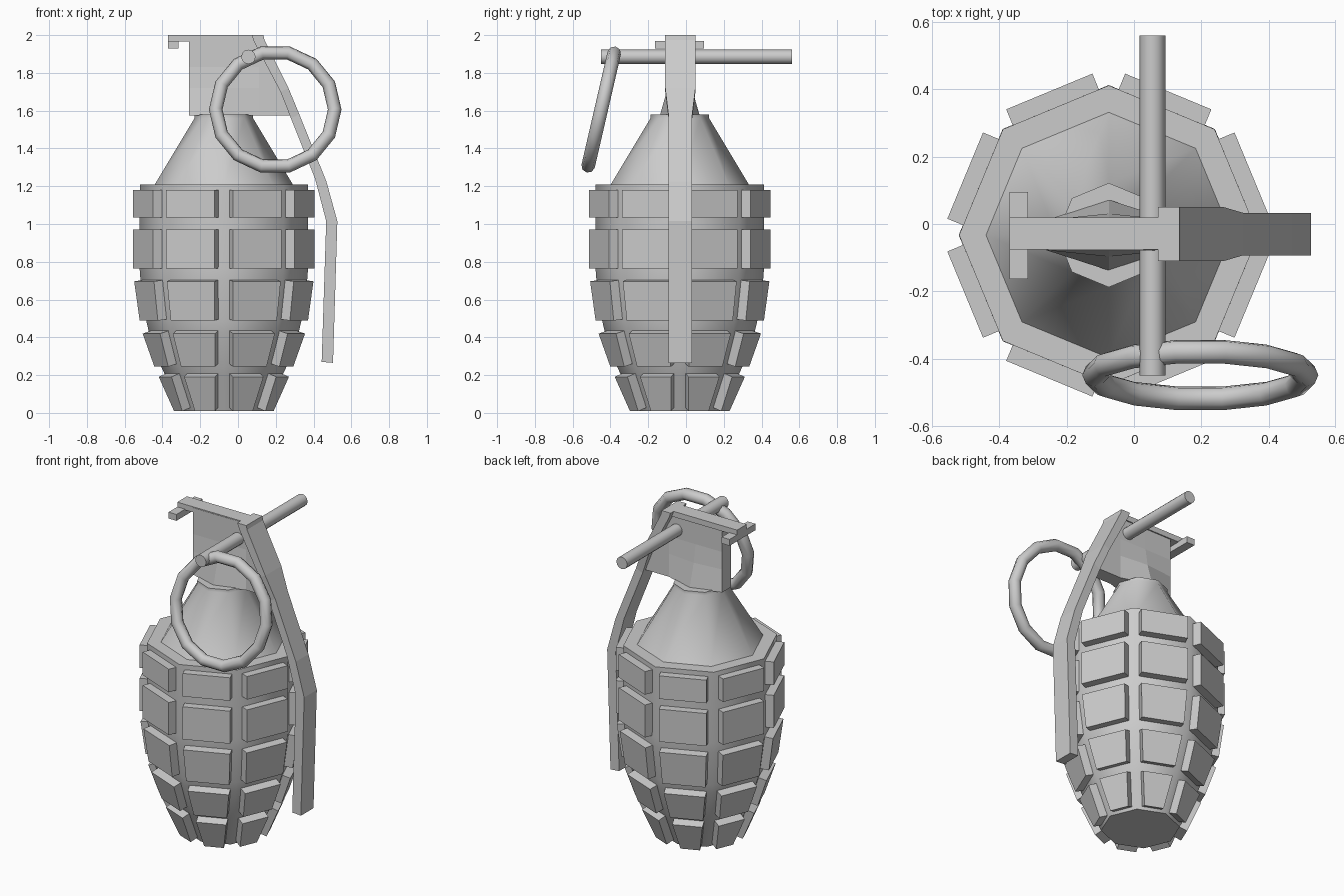
import bpy, bmesh, math
from mathutils import Vector

if "Cube" in bpy.data.objects:
    bpy.data.objects.remove(bpy.data.objects["Cube"])

CX, CY = -0.075, -0.033  # body axis


def make(name, verts, faces, smooth=None):
    me = bpy.data.meshes.new(name)
    me.from_pydata([tuple(v) for v in verts], [], faces)
    bm = bmesh.new()
    bm.from_mesh(me)
    bmesh.ops.recalc_face_normals(bm, faces=bm.faces)
    bm.to_mesh(me)
    bm.free()
    ob = bpy.data.objects.new(name, me)
    bpy.context.collection.objects.link(ob)
    if smooth:
        shade(ob, smooth)
    return ob


def shade(ob, angle):
    bpy.ops.object.select_all(action='DESELECT')
    ob.select_set(True)
    bpy.context.view_layer.objects.active = ob
    bpy.ops.object.shade_smooth_by_angle(angle=math.radians(angle))


def loft(name, loops, smooth=None):
    """Join equal-length vertex loops and cap both ends."""
    n = len(loops[0])
    verts = [v for lp in loops for v in lp]
    faces = [(k * n + i, k * n + (i + 1) % n, (k + 1) * n + (i + 1) % n, (k + 1) * n + i)
             for k in range(len(loops) - 1) for i in range(n)]
    faces += [tuple(range(n)), tuple(range(len(verts) - n, len(verts)))]
    return make(name, verts, faces, smooth)


def box(name, x0, x1, y0, y1, z0, z1):
    return loft(name, [[(x0, y0, z), (x1, y0, z), (x1, y1, z), (x0, y1, z)] for z in (z0, z1)])


def polar(r, step, z):
    a = math.radians(45 * step)
    return Vector((CX + r * math.cos(a), CY + r * math.sin(a), z))


def ring8(r, z):
    return [polar(r, i, z) for i in range(8)]


# Eight-sided body with shoulder and neck
loft("body", [ring8(r, z) for r, z in (
    (0.225, 0.01), (0.311, 0.2), (0.332, 0.245), (0.396, 0.425), (0.41, 0.485), (0.441, 0.7),
    (0.446, 0.765), (0.445, 1.21), (0.365, 1.21), (0.155, 1.56), (0.155, 1.58))], 50)

# Raised pads, five rows on every face
rows = ((0.233, 0.028, 0.314, 0.21), (0.336, 0.26, 0.398, 0.435), (0.412, 0.495, 0.441, 0.703),
        (0.446, 0.765, 0.446, 0.97), (0.446, 1.035, 0.446, 1.18))
verts, faces = [], []
for r0, z0, r1, z1 in rows:
    for i in range(8):
        quad = []
        for r, z in ((r0, z0), (r1, z1)):
            a, b = polar(r, i, z), polar(r, i + 1, z)
            d = (b - a).normalized() * 0.032
            quad += [a + d, b - d] if not quad else [b - d, a + d]
        nrm = (quad[1] - quad[0]).cross(quad[3] - quad[0]).normalized()
        k = len(verts)
        verts += [q - nrm * 0.01 for q in quad] + [q + nrm * 0.05 for q in quad]
        faces += [(k, k + 3, k + 2, k + 1), (k + 4, k + 5, k + 6, k + 7)]
        faces += [(k + j, k + (j + 1) % 4, k + 4 + (j + 1) % 4, k + 4 + j) for j in range(4)]
make("body_pads", verts, faces)


# Fuse head: flat block that swells over the neck
def head_loop(z, x_end, mid):
    t = 0.045
    half = [(-0.26, t), (CX, mid), (0.11 if x_end > 0.12 else 0.03, t), (x_end, t)]
    return [(x, CY + y, z) for x, y in half] + [(x, CY - y, z) for x, y in reversed(half)]


loft("fuse_head", [head_loop(1.575, 0.28, 0.105), head_loop(1.72, 0.225, 0.064),
                   head_loop(1.83, 0.165, 0.046), head_loop(1.995, 0.075, 0.046)])

# Top strip and its cross bar
box("top_strip", -0.37, 0.09, -0.076, 0.02, 1.965, 2.0)
box("cross_bar", -0.37, -0.315, -0.163, 0.095, 1.93, 1.97)

# Safety lever: outer x, z, inner x, z, half width
lever = ((0.135, 2.0, 0.072, 2.0, 0.08), (0.14, 1.975, 0.085, 1.965, 0.08),
         (0.267, 1.72, 0.225, 1.70, 0.08),
         (0.325, 1.58, 0.28, 1.56, 0.063), (0.468, 1.225, 0.408, 1.24, 0.063),
         (0.526, 1.015, 0.467, 1.015, 0.063), (0.503, 0.265, 0.443, 0.27, 0.063))
yc = -0.03
loft("safety_lever", [[(xo, yc - w, zo), (xo, yc + w, zo), (xi, yc + w, zi), (xi, yc - w, zi)]
                      for xo, zo, xi, zi, w in lever])

# Pin through the head
bpy.ops.mesh.primitive_cylinder_add(vertices=12, radius=0.038, depth=1.01,
                                    location=(0.055, 0.055, 1.885), rotation=(math.pi / 2, 0, 0))
bpy.context.object.name = "pin"
shade(bpy.context.object, 40)

# Pull ring, leaning outward at the bottom
bpy.ops.mesh.primitive_torus_add(major_segments=14, minor_segments=8, major_radius=0.315,
                                 minor_radius=0.036, location=(0.197, -0.449, 1.606),
                                 rotation=(math.radians(90 - 13), 0, 0))
bpy.context.object.name = "pull_ring"
shade(bpy.context.object, 50)
